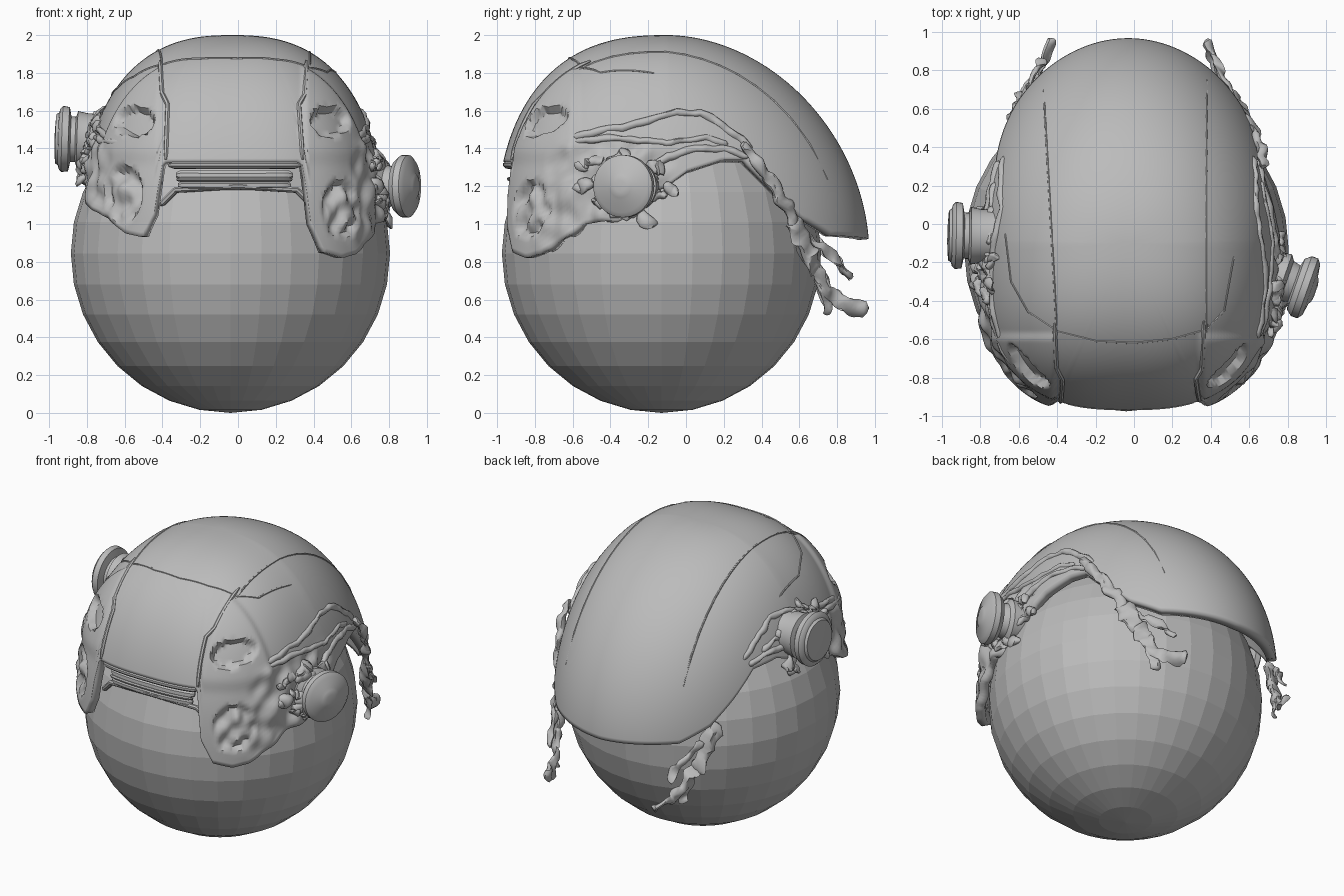
import bpy, bmesh, math, random
from mathutils import Vector, Matrix, noise

if "Cube" in bpy.data.objects:
    bpy.data.objects.remove(bpy.data.objects["Cube"])

random.seed(4)
X0, Y0, Z0, A, C = -0.03, -0.10, 0.85, 0.81, 1.15      # helmet centre, half width, height

grey = bpy.data.materials.new("plain_grey")
grey.diffuse_color = (0.5, 0.5, 0.5, 1)
grey.use_nodes = True
grey.node_tree.nodes["Principled BSDF"].inputs["Base Color"].default_value = grey.diffuse_color


def finish(bm, name, angle=40):
    me = bpy.data.meshes.new(name)
    bm.to_mesh(me)
    bm.free()
    me.materials.append(grey)
    ob = bpy.data.objects.new(name, me)
    bpy.context.collection.objects.link(ob)
    if angle:
        bpy.ops.object.select_all(action='DESELECT')
        ob.select_set(True)
        bpy.context.view_layer.objects.active = ob
        bpy.ops.object.shade_smooth_by_angle(angle=math.radians(angle))
    return ob


def surf(th, z, off=0.0):
    """Helmet surface: th = 0 at the front, positive to the right."""
    s, c = math.sin(th), -math.cos(th)
    b, m = (0.91, 2.7) if c < 0 else (1.07, 2.0)
    n = 2.5 - 0.6 * max(c, 0)
    v = min(abs(z - Z0) / C, 1)
    rho = max(1 - v ** n, 0) ** (1 / n)
    x = A * rho * math.copysign(abs(s) ** (2 / m), s)
    y = b * rho * math.copysign(abs(c) ** (2 / m), c)
    nrm = Vector((x / A ** 2, y / b ** 2, (z - Z0) / C ** 2 + 1e-6)).normalized()
    return Vector((X0 + x, Y0 + y, z)) + nrm * off


def find(side, z, x=None, y=None, off=0.0):
    """Surface point at a height, from its x (front part) or its y."""
    lo, hi = 0.0, math.pi if x is None else math.pi / 2
    for _ in range(30):
        mid = (lo + hi) / 2
        p = surf(side * mid, z)
        small = p.y < y if x is None else side * (p.x - X0) < side * (x - X0)
        lo, hi = (mid, hi) if small else (lo, mid)
    return surf(side * lo, z, off)


def top(x, y):
    """Surface point straight below a spot in the top view."""
    u, w = (x - X0) / A, y - Y0
    b, m = (0.91, 2.7) if w < 0 else (1.07, 2.0)
    p, q = abs(u) ** m, abs(w / b) ** m
    c = math.copysign(math.sqrt(q / (p + q + 1e-9)), w)
    n = 2.5 - 0.6 * max(c, 0)
    return Vector((x, y, Z0 + C * max(1 - (p + q) ** (n / m), 0) ** (1 / n)))


def dense(pts, k=8):
    pts = [Vector(p) for p in pts]
    out = [a.lerp(b, i / k) for a, b in zip(pts, pts[1:]) for i in range(k)]
    return out + [pts[-1]]


def tube(bm, pts, w, h, rough=0.0, sides=8):
    """Flattened strand along a path; rough makes it ragged."""
    rings = []
    for i, p in enumerate(pts):
        t = (pts[min(i + 1, len(pts) - 1)] - pts[max(i - 1, 0)]).normalized()
        n = p - Vector((X0, Y0, 0.9))
        n = (n - t * n.dot(t)).normalized()
        b = t.cross(n)
        end = 0.5 if i in (0, len(pts) - 1) else 1
        ring = []
        for k in range(sides):
            a = math.tau * k / sides
            q = p + (b * math.cos(a) * w + n * math.sin(a) * h) * end
            ring.append(bm.verts.new(q + noise.noise_vector(q * 14) * rough))
        rings.append(ring)
    for r0, r1 in zip(rings, rings[1:]):
        for k in range(sides):
            bm.faces.new((r0[k], r0[(k + 1) % sides], r1[(k + 1) % sides], r1[k]))
    bm.faces.new(rings[0][::-1])
    bm.faces.new(rings[-1])


# Faceted head ball
bm = bmesh.new()
bmesh.ops.create_uvsphere(bm, u_segments=32, v_segments=16, radius=0.845,
                          matrix=Matrix.Translation((-0.04, -0.13, 0.845)))
finish(bm, "head_ball", 0)

# Helmet shell with a varying lower rim (degrees from the front, height)
RIM = {1: [(0, 1.33), (21.5, 1.33), (24, 1.0), (30, 0.85), (40, 0.82), (48, 0.84), (60, 0.92),
           (68, 1.0), (80, 1.02), (90, 1.2), (96, 1.28), (107, 1.34), (114, 1.34),
           (122, 1.2), (133, 1.03), (145, 0.94), (180, 0.92)],
       -1: [(0, 1.33), (21.5, 1.33), (24, 1.05), (29, 0.93), (38, 0.95), (50, 1.03), (68, 1.1),
            (78, 1.2), (90, 1.27), (103, 1.35), (114, 1.33), (123, 1.18), (133, 1.03),
            (145, 0.94), (180, 0.92)]}


def rim(th):
    d = abs(math.degrees(th))
    tab = RIM[1 if th >= 0 else -1]
    for (a, za), (b, zb) in zip(tab, tab[1:]):
        if d <= b + 1e-6:
            return za + (zb - za) * (d - a) / (b - a)
    return tab[-1][1]


def step(v, a, b):
    t = min(max((v - a) / (b - a), 0), 1)
    return t * t * (3 - 2 * t)


def relief(p):
    side = 1 if p.x > X0 else -1
    x, z, d = abs(p.x - X0), p.z, 0.0
    d += 0.016 * step(-p.y, 0.56, 0.6) * step(x, 0.36, 0.39) * step(z, 1.3, 1.4)  # raised side plates
    if p.y < -0.3:
        slot = ((x - 0.51) / 0.1) ** 2 + ((z - 1.54) / 0.075) ** 2  # oval slots
        d -= 0.045 * step(-slot, -1.1, -0.75)
        zc = 1.08 if side > 0 else 1.16                            # cheek sockets
        hole = ((x - 0.58) / 0.1) ** 2 + ((z - zc) / 0.15) ** 2
        d += step(-hole, -1.1, -0.75) * (-0.025 + 0.05 * noise.noise(p * 13))
    edge = step(-p.y, 0.02, 0.12) * step(-z, -1.47, -1.38) * step(x, 0.6, 0.7)
    return d + edge * 0.035 * noise.noise(p * 11)                  # torn side area


bm = bmesh.new()
COLS, ROWS = 300, 70
grid = []
for i in range(COLS):
    th = math.tau * i / COLS
    th = th - math.tau if th > math.pi else th
    f0 = math.asin((rim(th) - Z0) / C)
    col = []
    for j in range(ROWS + 1):
        z = Z0 + C * math.sin(f0 + (math.pi / 2 - f0) * j / ROWS)
        p = surf(th, z)
        col.append(bm.verts.new(surf(th, z, relief(p)) if j < ROWS else p))
    grid.append(col)
for i in range(COLS):
    a, b = grid[i], grid[(i + 1) % COLS]
    for j in range(ROWS):
        bm.faces.new((a[j], b[j], b[j + 1], a[j + 1]))
bmesh.ops.remove_doubles(bm, verts=bm.verts, dist=0.0005)
shell = finish(bm, "helmet_shell", 45)
mod = shell.modifiers.new("thickness", 'SOLIDIFY')
mod.thickness, mod.offset = 0.06, -1

# Panel seams on the crown and forehead
bm = bmesh.new()
for path in ([(0.38, -0.58, 0), (0.38, 0.75, 0)], [(-0.40, -0.58, 0), (-0.47, 0.7, 0)],
             [(-0.4, -0.56, 0), (-0.2, -0.61, 0), (0, -0.62, 0), (0.2, -0.6, 0), (0.38, -0.55, 0)],
             [(0.38, -0.55, 0), (0.47, -0.45, 0), (0.52, -0.17, 0)],
             [(-0.4, -0.56, 0), (-0.55, -0.46, 0), (-0.64, -0.3, 0), (-0.67, -0.05, 0)]):
    tube(bm, [top(p.x, p.y) for p in dense(path, 14)], 0.006, 0.006, sides=6)
for side, path in ((1, [(0.34, 1.34, 0), (0.32, 1.63, 0), (0.35, 1.68, 0), (0.36, 1.86, 0)]),
                   (-1, [(-0.38, 1.34, 0), (-0.37, 1.63, 0), (-0.4, 1.69, 0), (-0.41, 1.86, 0)])):
    tube(bm, [find(side, p.y, x=p.x, off=0.006) for p in dense(path)], 0.012, 0.012, sides=6)
finish(bm, "panel_seams")

# Brow bar: stacked curved slats and an arched lower lip
bm = bmesh.new()
for z, h, off, w in ((1.318, 0.018, -0.01, 0.36), (1.28, 0.03, -0.06, 0.34),
                     (1.25, 0.012, -0.045, 0.33), (1.225, 0.025, -0.065, 0.33)):
    xs = [X0 + 0.012 + w * k / 12 for k in range(-12, 13)]
    tube(bm, [find(1 if x > X0 else -1, z, x=x, off=off - 0.015) for x in xs], h, 0.025, sides=8)
lip = [(-0.41, -0.86, 1.1), (-0.33, -0.89, 1.18), (0, -0.92, 1.2), (0.31, -0.89, 1.18), (0.39, -0.86, 1.1)]
tube(bm, dense(lip), 0.016, 0.02)
finish(bm, "brow_bar", 30)


# Ear discs on short necks
def ear_disc(name, centre, axis, profile):
    bm = bmesh.new()
    seg, rings = 40, []
    rot = Vector(axis).to_track_quat('Z', 'Y').to_matrix()
    for r, t in profile:
        rings.append([bm.verts.new(Vector(centre) + rot @ Vector((
            r * math.cos(math.tau * k / seg), r * math.sin(math.tau * k / seg), t))) for k in range(seg)])
    for a, b in zip(rings, rings[1:]):
        for k in range(seg):
            bm.faces.new((a[k], a[(k + 1) % seg], b[(k + 1) % seg], b[k]))
    bm.faces.new(rings[0][::-1])
    bm.faces.new(rings[-1])
    finish(bm, name, 35)


ear_disc("right_ear_disc", (0.89, -0.33, 1.2), (0.94, -0.33, 0),
         [(0.13, -0.2), (0.14, -0.12), (0.11, -0.1), (0.1, -0.06), (0.14, -0.05), (0.165, -0.02),
          (0.165, 0.015), (0.14, 0.035), (0.075, 0.045), (0.06, 0.055), (0.03, 0.06)])
ear_disc("left_ear_disc", (-0.92, -0.06, 1.45), (-1, 0.02, 0.03),
         [(0.14, -0.2), (0.14, -0.12), (0.15, -0.07), (0.12, -0.06), (0.12, -0.035), (0.17, -0.025),
          (0.175, 0.01), (0.16, 0.025), (0.14, 0.03), (0.13, 0.045), (0.06, 0.05)])

# Raised side ridges and torn strands around each ear
for side, word, ey, ez in ((1, "right", -0.33, 1.2), (-1, "left", -0.15, 1.4)):
    bm = bmesh.new()
    for path, w in (([(-0.62, 1.46), (-0.3, 1.52), (-0.05, 1.59), (0.08, 1.59), (0.2, 1.52), (0.35, 1.4)], 0.02),
                    ([(-0.75, 1.42), (-0.5, 1.45), (-0.3, 1.45), (-0.1, 1.43), (0.1, 1.46), (0.22, 1.42)], 0.018),
                    ([(-0.2, 1.28), (-0.1, 1.36), (0.05, 1.4), (0.2, 1.4), (0.33, 1.36)], 0.02)):
        line = [find(side, p.y, y=p.x, off=-0.004) for p in dense([(a, b, 0) for a, b in path])]
        tube(bm, line, w, 0.02, 0.014)
    finish(bm, word + "_side_ridges", 60)

    bm = bmesh.new()
    for _ in range(30):
        a, r = random.uniform(0, math.tau), random.uniform(0.08, 0.24)
        y, z = ey + r * math.cos(a), ez + 0.8 * r * math.sin(a)
        dy, dz = random.uniform(-0.11, 0.11), random.uniform(-0.06, 0.06)
        line = [find(side, z + dz * k / 6, y=y + dy * k / 6, off=random.uniform(0, 0.02)) for k in range(7)]
        tube(bm, line, random.uniform(0.02, 0.04), 0.02, 0.03)
    finish(bm, word + "_torn_strands", 60)

# Ragged rear straps
for side, word in ((1, "right"), (-1, "left")):
    bm = bmesh.new()
    for path, w in (([(0.68, 0.3, 1.42), (0.66, 0.42, 1.28), (0.62, 0.5, 1.15), (0.57, 0.58, 1.0)], 0.04),
                    ([(0.57, 0.56, 1.02), (0.53, 0.62, 0.88), (0.49, 0.69, 0.75)], 0.06),
                    ([(0.5, 0.67, 0.8), (0.46, 0.75, 0.64), (0.41, 0.84, 0.58), (0.37, 0.95, 0.55)], 0.04),
                    ([(0.48, 0.7, 0.72), (0.46, 0.74, 0.6), (0.45, 0.74, 0.53)], 0.03),
                    ([(0.52, 0.66, 0.93), (0.46, 0.78, 0.83), (0.41, 0.88, 0.71)], 0.025)):
        if side < 0 and path[0][2] > 1.4:
            continue
        line = [Vector((X0 + side * (p.x - X0), p.y, p.z)) for p in dense(path)]
        tube(bm, line, w, w * 0.5, 0.035, 10)
    finish(bm, word + "_rear_strap", 50)
